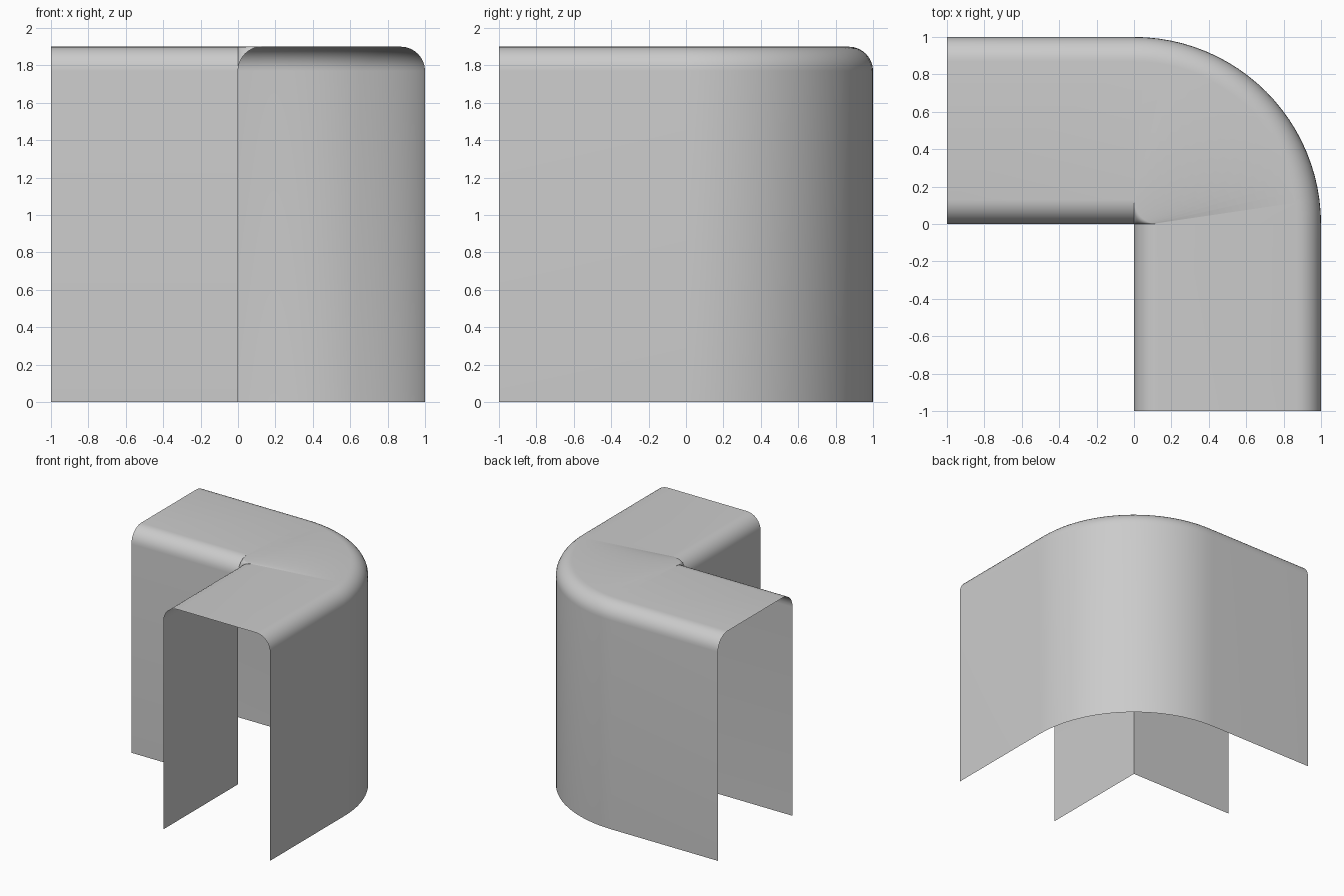
import bpy, bmesh
from math import sin, cos, pi

if "Cube" in bpy.data.objects:
    bpy.data.objects.remove(bpy.data.objects["Cube"])

H, R, W, L = 1.9, 0.13, 1.0, 1.0   # height, edge radius, channel width, leg length
SEG, FIL = 24, 8                   # bend and fillet divisions

# Cross-section: (distance from inner corner, height, belongs to inner side)
profile = [(0, 0, True)]
for i in range(FIL + 1):
    a = pi / 2 * i / FIL
    profile.append((R - R * cos(a), H - R + R * sin(a), True))
for i in range(FIL + 1):
    a = pi / 2 * i / FIL
    profile.append((W - R + R * sin(a), H - R + R * cos(a), False))
profile.append((W, 0, False))


def bend_point(d, inner, a):
    # inner fillet rows curve back towards the corner, outer rows turn round it
    if inner:
        return d * (1 - cos(a)), d * (1 - sin(a))
    return d * sin(a), d * cos(a)


def row(d, z, inner):
    pts = [(-L, d, z)]
    pts += [(*bend_point(d, inner, pi / 2 * i / SEG), z) for i in range(SEG + 1)]
    return pts + [(d, -L, z)]


# Open-bottomed channel swept round the corner
bm = bmesh.new()
grid = [[bm.verts.new(p) for p in row(*q)] for q in profile]
for r0, r1 in zip(grid, grid[1:]):
    for j in range(len(r0) - 1):
        bm.faces.new((r0[j], r0[j + 1], r1[j + 1], r1[j]))
bmesh.ops.remove_doubles(bm, verts=bm.verts, dist=1e-5)
bmesh.ops.dissolve_degenerate(bm, edges=bm.edges, dist=1e-6)

mesh = bpy.data.meshes.new("corner_channel")
bm.to_mesh(mesh)
bm.free()
obj = bpy.data.objects.new("corner_channel", mesh)
bpy.context.collection.objects.link(obj)
bpy.context.view_layer.objects.active = obj
obj.select_set(True)
bpy.ops.object.shade_smooth_by_angle(angle=pi / 6)
